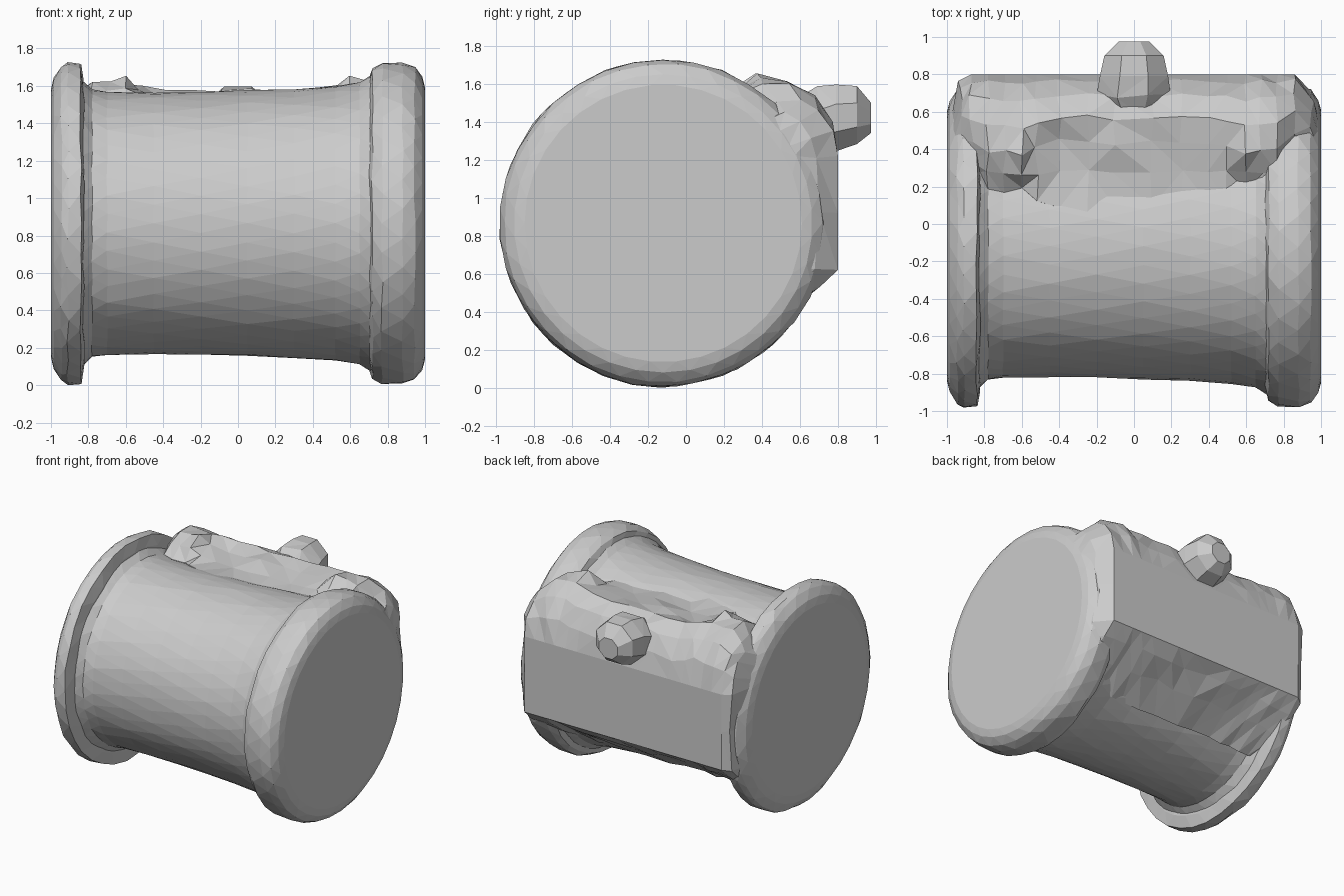
import bpy, bmesh, random
from math import sin, cos, pi

if "Cube" in bpy.data.objects:
    bpy.data.objects.remove(bpy.data.objects["Cube"])

random.seed(4)
CY, CZ = -0.12, 0.865


def finish(name, bm, jitter=0.0, lock=0.97):
    """Roughen the surface slightly, then make a flat shaded object."""
    bmesh.ops.recalc_face_normals(bm, faces=bm.faces)
    for v in bm.verts:
        if abs(v.co.x) < lock and v.co.y < 0.79:
            for i in range(3):
                v.co[i] += random.uniform(-jitter, jitter)
    me = bpy.data.meshes.new(name)
    bm.to_mesh(me)
    bm.free()
    ob = bpy.data.objects.new(name, me)
    bpy.context.collection.objects.link(ob)
    return ob


def skin(bm, loops):
    """Join equal-length closed loops of points and cap both ends."""
    rings = [[bm.verts.new(p) for p in loop] for loop in loops]
    n = len(rings[0])
    for a, b in zip(rings, rings[1:]):
        for i in range(n):
            j = (i + 1) % n
            bm.faces.new((a[i], a[j], b[j], b[i]))
    bm.faces.new(rings[0])
    bm.faces.new(rings[-1])


def turned(name, profile, sides, jitter):
    """Lathe (x, radius) pairs around the barrel axis."""
    bm = bmesh.new()
    loops = []
    for k, (x, r) in enumerate(profile):
        off = 0.5 * (k % 2)
        loops.append([(x, CY + r * cos(2 * pi * (i + off) / sides),
                       CZ + r * sin(2 * pi * (i + off) / sides))
                      for i in range(sides)])
    skin(bm, loops)
    bmesh.ops.triangulate(bm, faces=[f for f in bm.faces if len(f.verts) == 4])
    return finish(name, bm, jitter)


# Barrel, slightly wider towards the right
turned("barrel", [(-0.9, 0.80), (-0.83, 0.76), (-0.78, 0.715), (-0.7, 0.703),
                  (-0.45, 0.70), (-0.2, 0.702), (0.05, 0.71), (0.3, 0.72),
                  (0.52, 0.735), (0.65, 0.755), (0.71, 0.79), (0.8, 0.79)],
       44, 0.003)

# End flanges with rounded outer rims
turned("left_flange", [(-1.0, 0.72), (-0.985, 0.78), (-0.945, 0.84),
                       (-0.91, 0.86), (-0.84, 0.858), (-0.825, 0.77),
                       (-0.83, 0.68)], 34, 0.006)
turned("right_flange", [(1.0, 0.73), (0.985, 0.785), (0.945, 0.838),
                        (0.88, 0.86), (0.77, 0.858), (0.72, 0.825),
                        (0.70, 0.77), (0.71, 0.68)], 34, 0.006)

# Saddle panel on the back: x, back plane y, ridge height (0 low, 1 high)
sections = [(-0.98, 0.55, 0.0), (-0.93, 0.76, 0.2), (-0.87, 0.8, 0.6),
            (-0.78, 0.8, 0.8), (-0.69, 0.8, 0.85), (-0.6, 0.8, 1.05),
            (-0.52, 0.8, 0.5), (-0.4, 0.8, 0.15), (-0.25, 0.8, 0.1),
            (-0.1, 0.8, 0.3), (0.1, 0.8, 0.3), (0.25, 0.8, 0.15),
            (0.4, 0.8, 0.25), (0.5, 0.8, 0.5), (0.6, 0.8, 0.9),
            (0.68, 0.8, 0.8), (0.77, 0.8, 0.6), (0.86, 0.8, 0.35),
            (0.95, 0.69, 0.05), (0.985, 0.57, 0.0)]
low = [(0.06, 1.53), (0.28, 1.51), (0.46, 1.52), (0.58, 1.57),
       (0.70, 1.50), (0.77, 1.36)]
high = [(0.18, 1.50), (0.27, 1.58), (0.37, 1.655), (0.52, 1.61),
        (0.66, 1.54), (0.76, 1.41)]
end = [(0.40, 1.25), (0.48, 1.35), (0.54, 1.43), (0.64, 1.47),
       (0.72, 1.42), (0.77, 1.34)]
loops = []
for x, yb, h in sections:
    d = 0.8 - yb
    mid = max(0.0, 1 - (x / 0.85) ** 4)  # ramps blend into the barrel mid-length
    pts = [(0.05, 0.9)]
    for a, b, c in zip(low, high, end):
        base = a if abs(x) < 0.8 else c
        pts.append((base[0] + (b[0] - base[0]) * h - d,
                    base[1] + (b[1] - base[1]) * h - 0.3 * d))
    pts += [(yb, 1.22), (yb, 0.92), (yb, 0.62),
            (yb - 0.10, 0.52 + 0.03 * mid),
            (yb - 0.25, 0.41 + 0.04 * mid), (yb - 0.45, 0.31)]
    loops.append([(x, y, z) for y, z in pts])
bm = bmesh.new()
skin(bm, loops)
bmesh.ops.triangulate(bm, faces=bm.faces)
finish("back_panel", bm, 0.013)

# Faceted knob on the upper back, flaring where it meets the panel
bm = bmesh.new()
loops = []
for y, r, z in [(0.58, 0.13, 1.41), (0.68, 0.19, 1.40), (0.79, 0.19, 1.42),
                (0.90, 0.165, 1.435), (0.975, 0.085, 1.42)]:
    loops.append([(r * cos(pi * (i + 0.5) / 4) * 1.04, y,
                   z + r * sin(pi * (i + 0.5) / 4)) for i in range(8)])
skin(bm, loops)
bmesh.ops.triangulate(bm, faces=bm.faces)
finish("knob", bm, 0.018)
